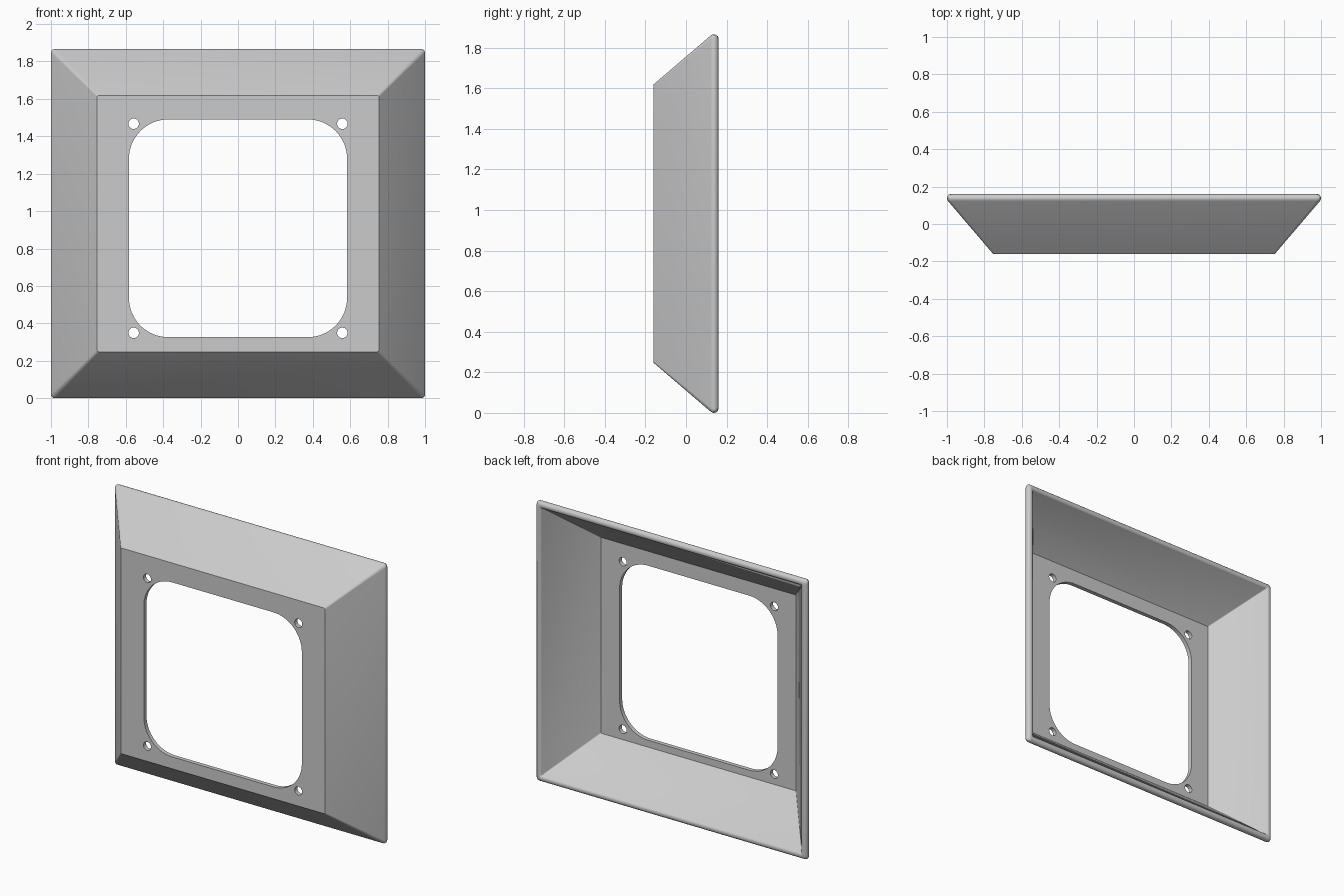
import bpy, bmesh, math
from mathutils import Vector

cube = bpy.data.objects.get("Cube")
if cube:
    bpy.data.objects.remove(cube, do_unlink=True)

grey = bpy.data.materials.new("light grey")
grey.use_nodes = True
COLOUR = (0.6, 0.6, 0.6, 1)
grey.diffuse_color = COLOUR
grey.node_tree.nodes["Principled BSDF"].inputs["Base Color"].default_value = COLOUR

HALF_Z = 0.933


def rounded_rect(hx, hz, radius, cz, y, steps):
    """Points of a rounded rectangle in the plane at depth y."""
    points = []
    for i, (sx, sz) in enumerate(((1, 1), (-1, 1), (-1, -1), (1, -1))):
        for k in range(steps + 1):
            a = math.pi / 2 * (i + k / steps)
            points.append(Vector((sx * (hx - radius) + radius * math.cos(a), y,
                                  cz + sz * (hz - radius) + radius * math.sin(a))))
    return points


def loft(bm, rings):
    """Skin a row of rings and cap both ends."""
    loops = [[bm.verts.new(p) for p in ring] for ring in rings]
    n = len(loops[0])
    for a, b in zip(loops, loops[1:]):
        for i in range(n):
            j = (i + 1) % n
            bm.faces.new((a[i], a[j], b[j], b[i]))
    bm.faces.new(loops[0])
    bm.faces.new(loops[-1])


def finish(name, bm):
    bmesh.ops.recalc_face_normals(bm, faces=bm.faces)
    mesh = bpy.data.meshes.new(name)
    bm.to_mesh(mesh)
    bm.free()
    mesh.materials.append(grey)
    obj = bpy.data.objects.new(name, mesh)
    bpy.context.collection.objects.link(obj)
    return obj


# Bezel shell: wall section as (inset, depth, corner radius), front to inside
section = [(0.247, -0.16, 0.01), (0.006, 0.122, 0.02), (0.001, 0.131, 0.02),
           (0, 0.139, 0.02), (0.003, 0.149, 0.02), (0.010, 0.157, 0.02),
           (0.019, 0.16, 0.02), (0.028, 0.16, 0.015), (0.036, 0.157, 0.01),
           (0.041, 0.151, 0.008), (0.043, 0.144, 0.006), (0.28, -0.132, 0.006)]
bm = bmesh.new()
loft(bm, [rounded_rect(1 - d, HALF_Z - d, r, HALF_Z, y, 5) for d, y, r in section])
bezel = finish("bezel_frame", bm)

# Cutter: large window and four screw holes
CZ = 0.908
bm = bmesh.new()
loft(bm, [rounded_rect(0.583, 0.582, 0.21, CZ, y, 16) for y in (-0.3, 0)])
for sx in (-1, 1):
    for sz in (-1, 1):
        rings = [[Vector((sx * 0.558 + 0.028 * math.cos(k * math.tau / 32), y,
                          CZ + sz * 0.559 + 0.028 * math.sin(k * math.tau / 32)))
                  for k in range(32)] for y in (-0.3, 0)]
        loft(bm, rings)
cutter = finish("opening_cutter", bm)
cutter.hide_render = True

# Cut the openings, then shade
cut = bezel.modifiers.new("openings", "BOOLEAN")
cut.operation = "DIFFERENCE"
cut.solver = "EXACT"
cut.object = cutter
bpy.ops.object.select_all(action="DESELECT")
bezel.select_set(True)
bpy.context.view_layer.objects.active = bezel
bpy.ops.object.modifier_apply(modifier=cut.name)
bpy.data.objects.remove(cutter, do_unlink=True)
bpy.ops.object.shade_smooth_by_angle(angle=math.radians(30))
